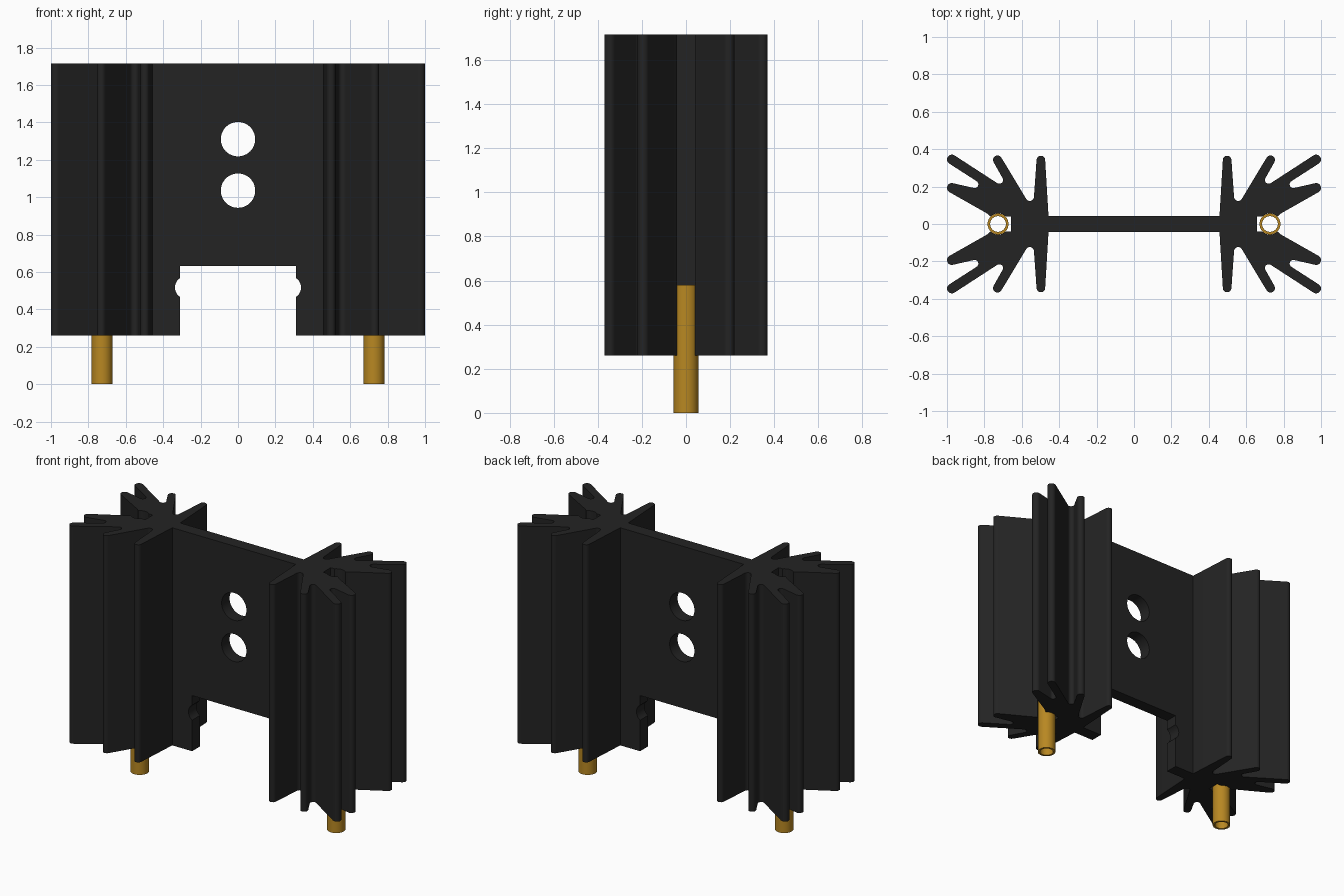
import bpy, bmesh, math
from mathutils import Matrix

cube = bpy.data.objects.get("Cube")
if cube:
    bpy.data.objects.remove(cube, do_unlink=True)

BOTTOM, TOP = 0.26, 1.715
PIN_X, PIN_R, PIN_TOP = 0.727, 0.056, 0.58


def material(name, color, rough, metal=0.0):
    m = bpy.data.materials.new(name)
    m.use_nodes = True
    m.diffuse_color = (*color, 1)
    bsdf = m.node_tree.nodes["Principled BSDF"]
    bsdf.inputs["Base Color"].default_value = (*color, 1)
    bsdf.inputs["Roughness"].default_value = rough
    bsdf.inputs["Metallic"].default_value = metal
    return m


black = material("black anodised metal", (0.017, 0.017, 0.017), 0.6)
brass = material("brass", (0.48, 0.245, 0.016), 0.5)


def arc(cx, cy, r, a0, a1, n=8):
    """Points on an arc, angles in degrees."""
    angles = [math.radians(a0 + (a1 - a0) * i / n) for i in range(n + 1)]
    return [(cx + r * math.cos(a), cy + r * math.sin(a)) for a in angles]


def finish(bm, name, mat):
    bmesh.ops.recalc_face_normals(bm, faces=bm.faces)
    me = bpy.data.meshes.new(name)
    bm.to_mesh(me)
    bm.free()
    ob = bpy.data.objects.new(name, me)
    bpy.context.collection.objects.link(ob)
    if mat:
        me.materials.append(mat)
    return ob


def smooth(ob):
    bpy.ops.object.select_all(action='DESELECT')
    ob.select_set(True)
    bpy.context.view_layer.objects.active = ob
    bpy.ops.object.shade_smooth_by_angle(angle=math.radians(30))


# Quarter of the extrusion profile: web, four tapered fins, pin channel
quarter = (
    [(0.457, 0.042)]
    + arc(0.498, 0.342, 0.023, 176, 4)         # straight fin
    + arc(0.557, 0.145, 0.022, 184, 330)       # valley
    + arc(0.730, 0.343, 0.024, 150, -28)       # steep fin
    + arc(0.720, 0.235, 0.020, 152, 303)       # valley
    + arc(0.974, 0.345, 0.026, 123, -52)       # long corner fin
    + arc(0.852, 0.212, 0.020, 128, 285)       # valley
    + arc(0.974, 0.193, 0.026, 107, -58)       # low fin
    + [(0.785, 0.056)]
    + arc(PIN_X, 0, PIN_R + 0.001, 45, 135)    # pin channel
    + [(0.658, 0.040)]
)
right_side = quarter + [(x, -y) for x, y in reversed(quarter)]
outline = right_side + [(-x, -y) for x, y in right_side]

bm = bmesh.new()
base = bm.faces.new([bm.verts.new((x, y, BOTTOM)) for x, y in outline])
ext = bmesh.ops.extrude_face_region(bm, geom=[base])
bmesh.ops.translate(bm, vec=(0, 0, TOP - BOTTOM),
                    verts=[v for v in ext["geom"] if isinstance(v, bmesh.types.BMVert)])
heat_sink = finish(bm, "heat_sink_body", black)


# Cutters through the web: two mounting holes and the stepped bottom notch
def cutter(name, points):
    b = bmesh.new()
    face = b.faces.new([b.verts.new((x, -0.1, z)) for x, z in points])
    e = bmesh.ops.extrude_face_region(b, geom=[face])
    bmesh.ops.translate(b, vec=(0, 0.2, 0),
                        verts=[v for v in e["geom"] if isinstance(v, bmesh.types.BMVert)])
    ob = finish(b, name, None)
    mod = heat_sink.modifiers.new(name, 'BOOLEAN')
    mod.operation = 'DIFFERENCE'
    mod.solver = 'EXACT'
    mod.object = ob
    return ob


half_notch = [(0.31, 0.1)] + arc(0.277, 0.517, 0.060, -56, 56, 12) + [(0.31, 0.632)]
cutters = [
    cutter("upper_hole_cutter", arc(0, 1.31, 0.092, 0, 352.5, 47)),
    cutter("lower_hole_cutter", arc(0, 1.035, 0.092, 0, 352.5, 47)),
    cutter("notch_cutter", half_notch + [(-x, z) for x, z in reversed(half_notch)]),
]
bpy.context.view_layer.objects.active = heat_sink
for mod in list(heat_sink.modifiers):
    bpy.ops.object.modifier_apply(modifier=mod.name)
for ob in cutters:
    bpy.data.objects.remove(ob, do_unlink=True)
smooth(heat_sink)

# Hollow solder pins
for side, name in ((1, "left_pin"), (-1, "right_pin")):
    bm = bmesh.new()
    section = [(0.042, 0), (PIN_R, 0), (PIN_R, PIN_TOP), (0.042, PIN_TOP)]
    verts = [bm.verts.new((r, 0, z)) for r, z in section]
    edges = [bm.edges.new((verts[i], verts[(i + 1) % 4])) for i in range(4)]
    bmesh.ops.spin(bm, geom=verts + edges, cent=(0, 0, 0), axis=(0, 0, 1),
                   angle=math.tau, steps=32, use_merge=True)
    bmesh.ops.remove_doubles(bm, verts=bm.verts, dist=1e-5)
    bmesh.ops.transform(bm, matrix=Matrix.Translation((side * PIN_X, 0, 0)), verts=bm.verts)
    smooth(finish(bm, name, brass))
